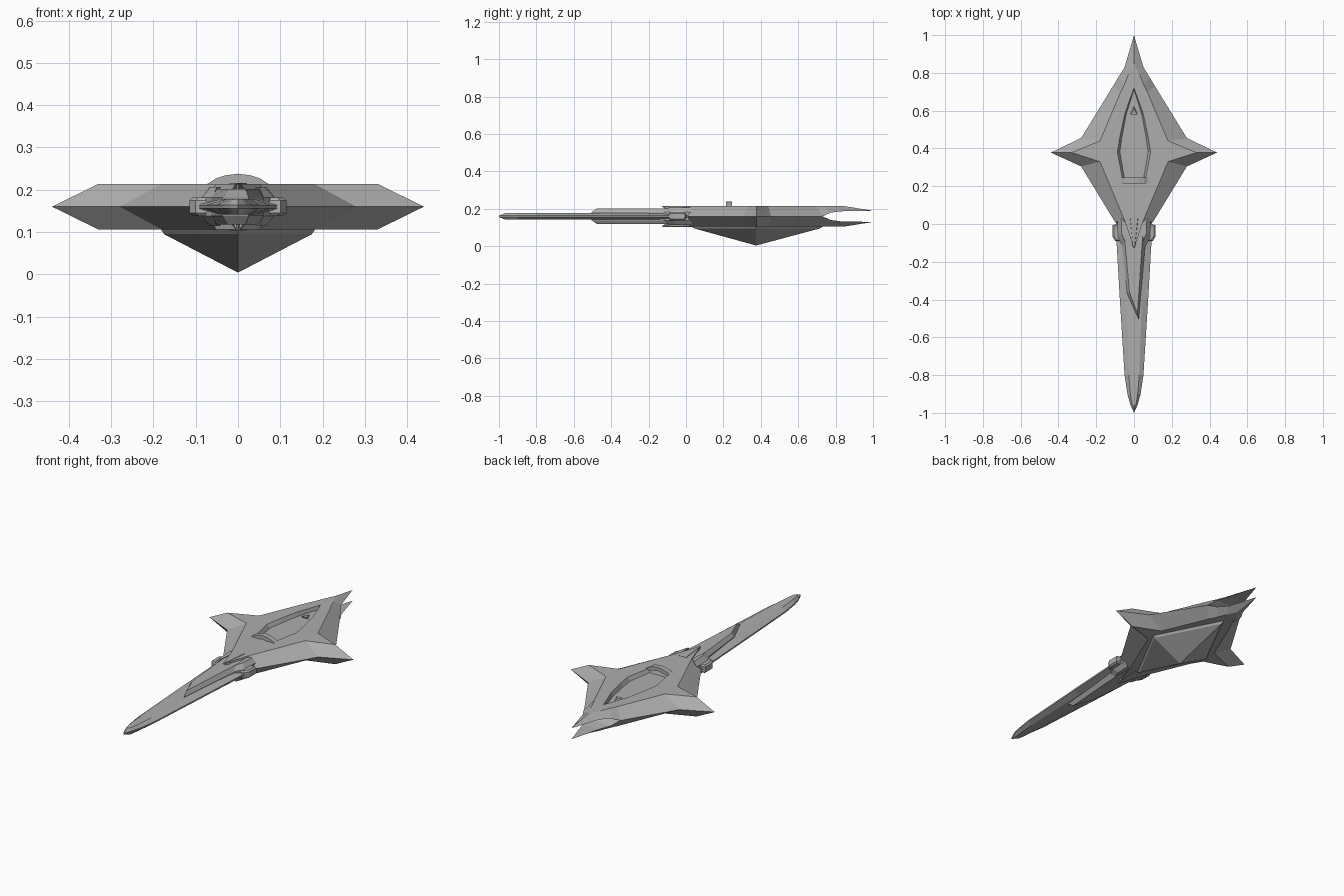
import bpy, bmesh, math

if "Cube" in bpy.data.objects:
    bpy.data.objects.remove(bpy.data.objects["Cube"])

MID = 0.16  # height of the ship's horizontal symmetry plane

grey = bpy.data.materials.new("hull grey")
grey.diffuse_color = (0.42, 0.42, 0.42, 1)
grey.use_nodes = True
grey.node_tree.nodes["Principled BSDF"].inputs["Base Color"].default_value = grey.diffuse_color


def loft(name, rings):
    """Closed solid through rings of equal length; a one-point ring is an apex."""
    bm = bmesh.new()
    vs = [[bm.verts.new(p) for p in r] for r in rings]
    for a, b in zip(vs, vs[1:]):
        n = len(a)
        for i in range(n):
            j = (i + 1) % n
            if len(b) == 1:
                bm.faces.new((a[i], a[j], b[0]))
            else:
                bm.faces.new((a[i], a[j], b[j], b[i]))
    for r in (vs[0], vs[-1]):
        if len(r) > 2:
            bm.faces.new(r)
    bmesh.ops.recalc_face_normals(bm, faces=bm.faces)
    me = bpy.data.meshes.new(name)
    bm.to_mesh(me)
    bm.free()
    me.materials.append(grey)
    ob = bpy.data.objects.new(name, me)
    bpy.context.collection.objects.link(ob)
    return ob


def full(half):
    """Mirror a half outline (both ends on the centre line) across x."""
    return half + [(-p[0],) + tuple(p[1:]) for p in half[-2:0:-1]]


def at(pts, h, s=1):
    return [(x, y, MID + s * h) for x, y in pts]


# Star hull: two bevelled shells whose rear tips part into a fork
rim = full([(0, 1, .03), (.05, .83, .027), (.084, .775, .02), (.111, .73, 0),
            (.28, .455, 0), (.44, .378, 0), (.28, .305, 0), (.1, .01, 0), (0, -.06, 0)])
deck = full([(0, .85), (.03, .79), (.05, .74), (.07, .70), (.18, .44),
             (.33, .378), (.18, .33), (.05, .02), (0, -.13)])


def hull_shell(name, s):
    bm = bmesh.new()
    lo = [bm.verts.new((x, y, MID + s * d)) for x, y, d in rim]
    hi = [bm.verts.new(p) for p in at(deck, .054, s)]
    n = len(lo)
    for i in range(n):
        j = (i + 1) % n
        bm.faces.new((lo[i], lo[j], hi[j], hi[i]))
    bm.faces.new(hi)
    # flat middle, then stepped strips up to the rear tip
    bm.faces.new(lo[3:n - 2])
    for k in (1, 2):
        bm.faces.new((lo[k], lo[k + 1], lo[n - k - 1], lo[n - k]))
    bm.faces.new((lo[0], lo[1], lo[n - 1]))
    bmesh.ops.recalc_face_normals(bm, faces=bm.faces)
    me = bpy.data.meshes.new(name)
    bm.to_mesh(me)
    bm.free()
    me.materials.append(grey)
    ob = bpy.data.objects.new(name, me)
    bpy.context.collection.objects.link(ob)
    return ob


upper = hull_shell("upper_hull", 1)
hull_shell("lower_hull", -1)

# Sunken deck well in the upper hull
well = full([(0, .72), (.05, .58), (.075, .46), (.088, .38), (.06, .235), (0, .235)])
floor = [(x * .85, .45 + (y - .45) * .97) for x, y in well]
cutter = loft("deck_well_cutter", [at(floor, .034), at(well, .054), at(well, .08)])
cutter.hide_render = True
cutter.hide_viewport = True
cut = upper.modifiers.new("well", "BOOLEAN")
cut.operation = "DIFFERENCE"
cut.solver = "EXACT"
cut.object = cutter

# Arched bridge across the front of the well
arch = full([(0, .078), (.03, .074), (.052, .067), (.072, .054), (.06, .046), (0, .058)])
loft("bridge_arch", [[(x, y, MID + z) for x, z in arch] for y in (.215, .245)])

# Small sensor on the well floor
loft("deck_sensor", [at([(-.02, .585), (.02, .585), (0, .63)], .03),
                     at([(-.016, .58), (.016, .58), (0, .61)], .042)])

# Inverted pyramid keel
base = [(0, .74), (.185, .375), (0, .02), (-.185, .375)]
belly = [(0, .715), (.175, .375), (0, .045), (-.175, .375)]
loft("keel_pyramid", [at(base, -.05), at(belly, -.065), [(0, .375, .004)]])

# Long forward blade with bevelled edges
edge = full([(0, -1), (.02, -.955), (.035, -.9), (.05, -.8), (.075, -.4), (.098, 0), (0, .05)])
face = [(x * .55, max(y, -.96)) if y > -.99 else (0, -.965) for x, y in edge]
loft("blade", [at(face, -.018), at(edge, -.004), at(edge, .004), at(face, .018)])

# Raised slanted spine plates, collars and nose fairings above and below
spine = [(-.072, .03), (-.068, -.07), (-.036, -.37), (.025, -.505), (.062, -.08), (.072, .03)]
spine_top = [(-.055, .03), (-.05, -.07), (-.024, -.36), (.018, -.475), (.045, -.08), (.055, .03)]
for s, side in ((1, "upper"), (-1, "lower")):
    loft(side + "_spine_plate", [at(spine, .01, s), at(spine, .022, s), at(spine_top, .042, s)])
    for m, hand in ((1, "right"), (-1, "left")):
        foot = [(m * x, y) for x, y in ((.045, .03), (.088, .03), (.085, -.07), (.06, -.12))]
        cap = [(m * x, y) for x, y in ((.04, .03), (.068, .03), (.065, -.05), (.05, -.09))]
        loft(f"{side}_{hand}_collar", [at(foot, .008, s), at(foot, .022, s), at(cap, .046, s)])
    loft(side + "_nose_fairing", [at([(-.03, .02), (.03, .02), (.012, -.1), (-.012, -.1)], .04, s),
                                  at([(-.02, .03), (.02, .03), (.003, -.125), (-.003, -.125)], .056, s)])

# Side clamps gripping the blade
clamp = [(.055, .0), (.115, -.005), (.115, -.065), (.1, -.09), (.055, -.09)]
for m, hand in ((1, "right"), (-1, "left")):
    c = [(m * x, y) for x, y in clamp]
    i = [(m * (x - .008), y * .85 - .007) for x, y in clamp]
    loft(hand + "_clamp", [at(i, -.022), at(c, -.015), at(c, .015), at(i, .022)])
